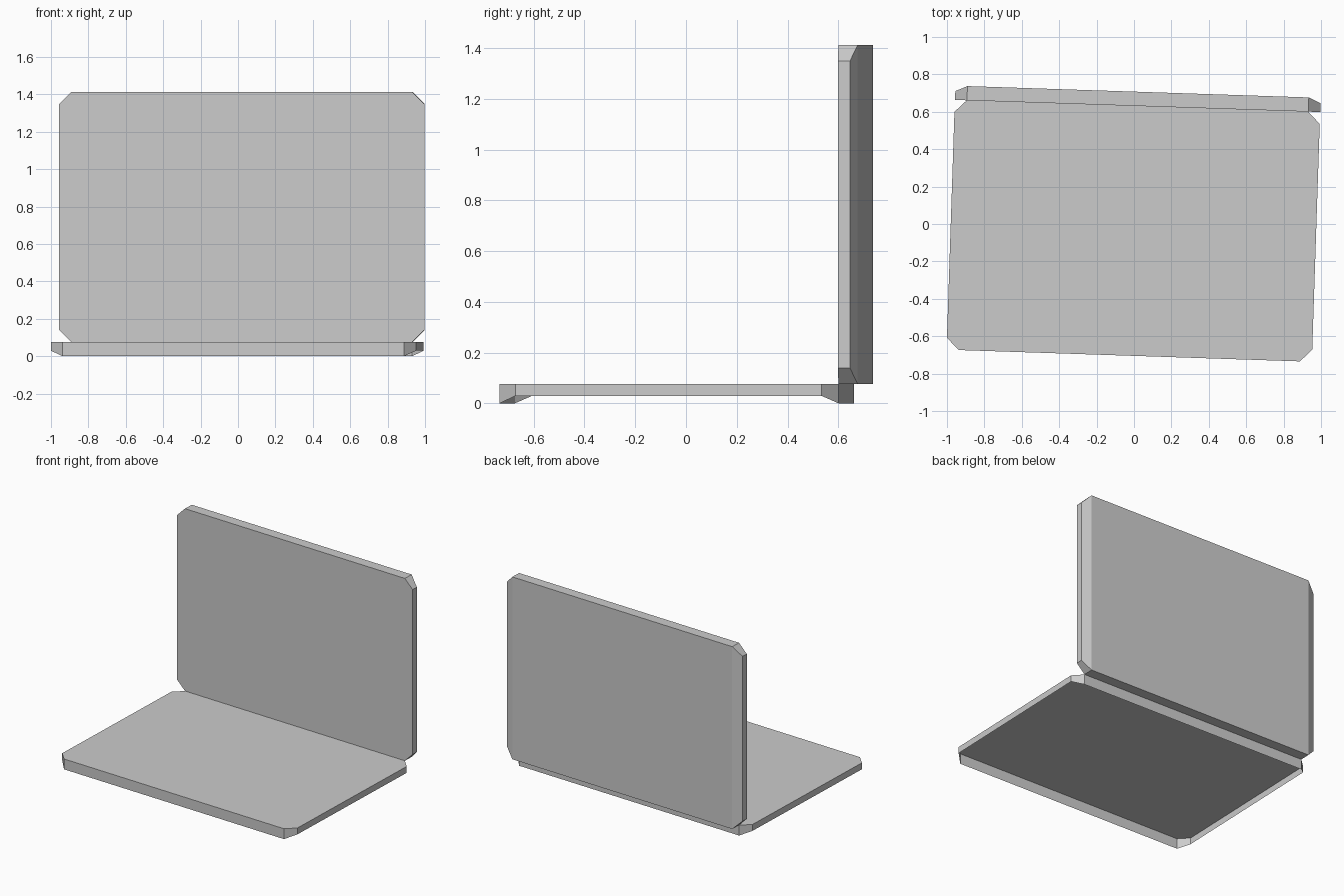
import bpy
import bmesh
from math import radians
from mathutils import Matrix

cube = bpy.data.objects.get("Cube")
if cube:
    bpy.data.objects.remove(cube, do_unlink=True)

grey = bpy.data.materials.new("plain grey")
grey.use_nodes = True
grey.diffuse_color = (0.6, 0.6, 0.6, 1)
bsdf = next(n for n in grey.node_tree.nodes if n.type == "BSDF_PRINCIPLED")
bsdf.inputs["Base Color"].default_value = grey.diffuse_color

HALF_W, HALF_D, CUT = 0.977, 0.668, 0.064
SIDE_T, END_T = 0.047, 0.076
TURN = Matrix.Rotation(radians(-1.9), 4, "Z")


def panel(name, location, tilt, backing=()):
    """Clipped-corner shell, deeper at its long edges than at its sides."""
    w, d, c = HALF_W, HALF_D, CUT
    outline = [(w, c - d), (w, d - c), (w - c, d), (c - w, d),
               (-w, d - c), (-w, c - d), (c - w, -d), (w - c, -d)]
    bm = bmesh.new()
    top = [bm.verts.new((x, y, 0)) for x, y in outline]
    low = [bm.verts.new((x, y, -SIDE_T if abs(x) == w else -END_T))
           for x, y in outline]
    bm.faces.new(top)
    for i in range(len(top)):
        j = (i + 1) % len(top)
        bm.faces.new((top[i], low[i], low[j], top[j]))
    for strip in backing:
        bm.faces.new([low[i] for i in reversed(strip)])
    mesh = bpy.data.meshes.new(name)
    bm.to_mesh(mesh)
    bm.free()
    mesh.materials.append(grey)
    obj = bpy.data.objects.new(name, mesh)
    obj.matrix_world = (Matrix.Translation(location) @ TURN
                        @ Matrix.Rotation(radians(tilt), 4, "X"))
    bpy.context.collection.objects.link(obj)


# Flat base, an open tray turned upside down
panel("base", (-0.0035, -0.0365, END_T), 0)

# Upright screen, its closed back bevelled along the left and right sides
panel("screen", (0.0195, 0.631, END_T + HALF_D), 90,
      backing=[(0, 1, 2, 7), (3, 4, 5, 6), (2, 3, 6, 7)])
